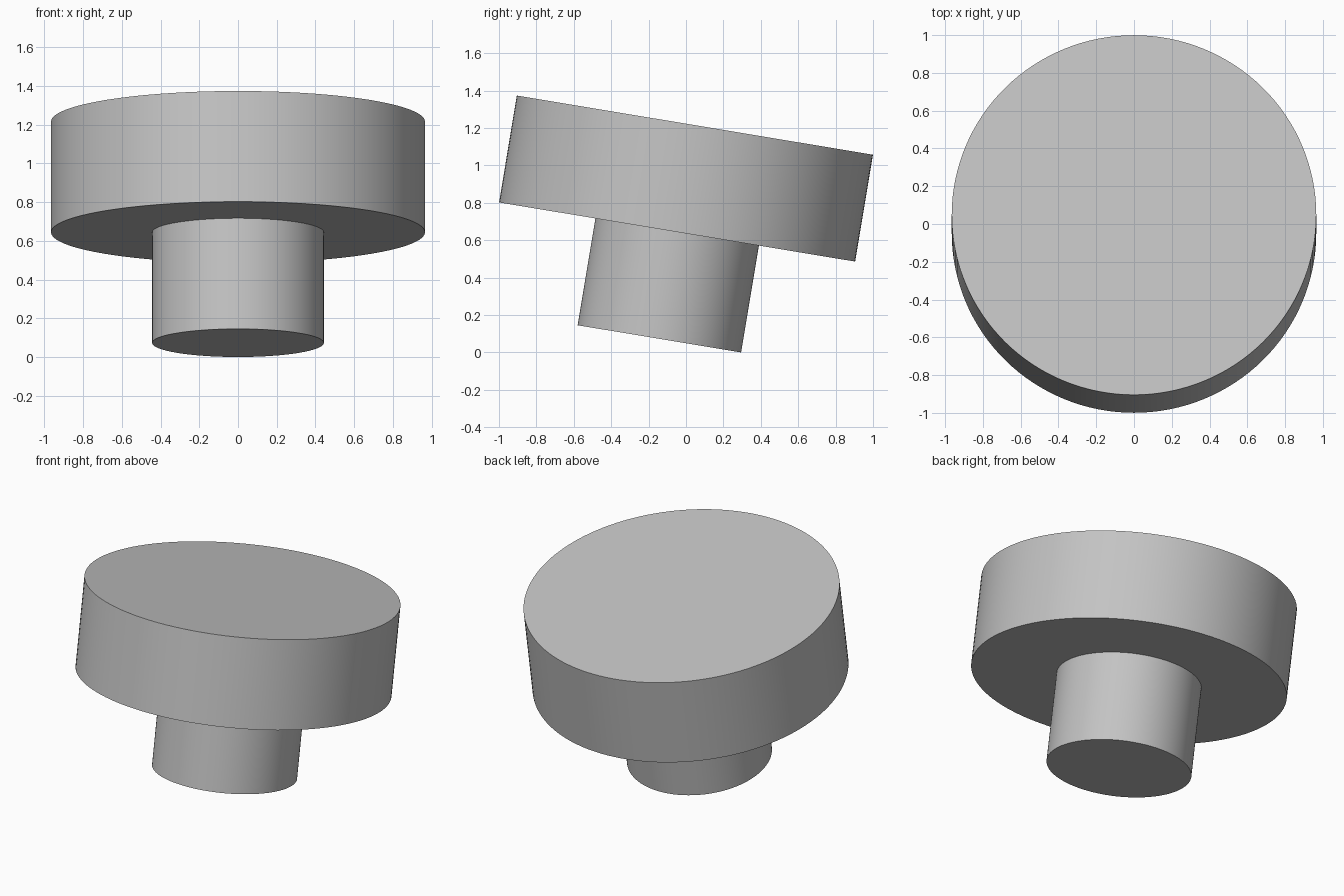
import bpy
import math
from mathutils import Matrix, Vector

if "Cube" in bpy.data.objects:
    bpy.data.objects.remove(bpy.data.objects["Cube"])

TILT = math.radians(-9.43)   # leans towards the back
LENGTH = 0.579               # stem and head are equally long
STEM_RADIUS = 0.443
HEAD_RADIUS = 0.965

grey = bpy.data.materials.new("plain grey")
grey.use_nodes = True
colour = (0.55, 0.55, 0.55, 1)
grey.diffuse_color = colour
grey.node_tree.nodes["Principled BSDF"].inputs["Base Color"].default_value = colour

# Common leaning axis, starting at the centre of the stem's underside
rotation = Matrix.Rotation(TILT, 3, "X")
axis = rotation @ Vector((0, 0, 1))
base = Vector((0, -1.5 * LENGTH * axis.y, STEM_RADIUS * abs(axis.y)))


def disc(name, radius, start):
    """Solid cylinder along the leaning axis, from start to start + LENGTH."""
    bpy.ops.mesh.primitive_cylinder_add(
        vertices=128, radius=radius, depth=LENGTH,
        location=base + axis * (start + LENGTH / 2), rotation=(TILT, 0, 0))
    part = bpy.context.object
    part.name = name
    part.data.materials.append(grey)
    bpy.ops.object.shade_smooth_by_angle(angle=math.radians(30))


disc("stem", STEM_RADIUS, 0)
disc("head", HEAD_RADIUS, LENGTH)
